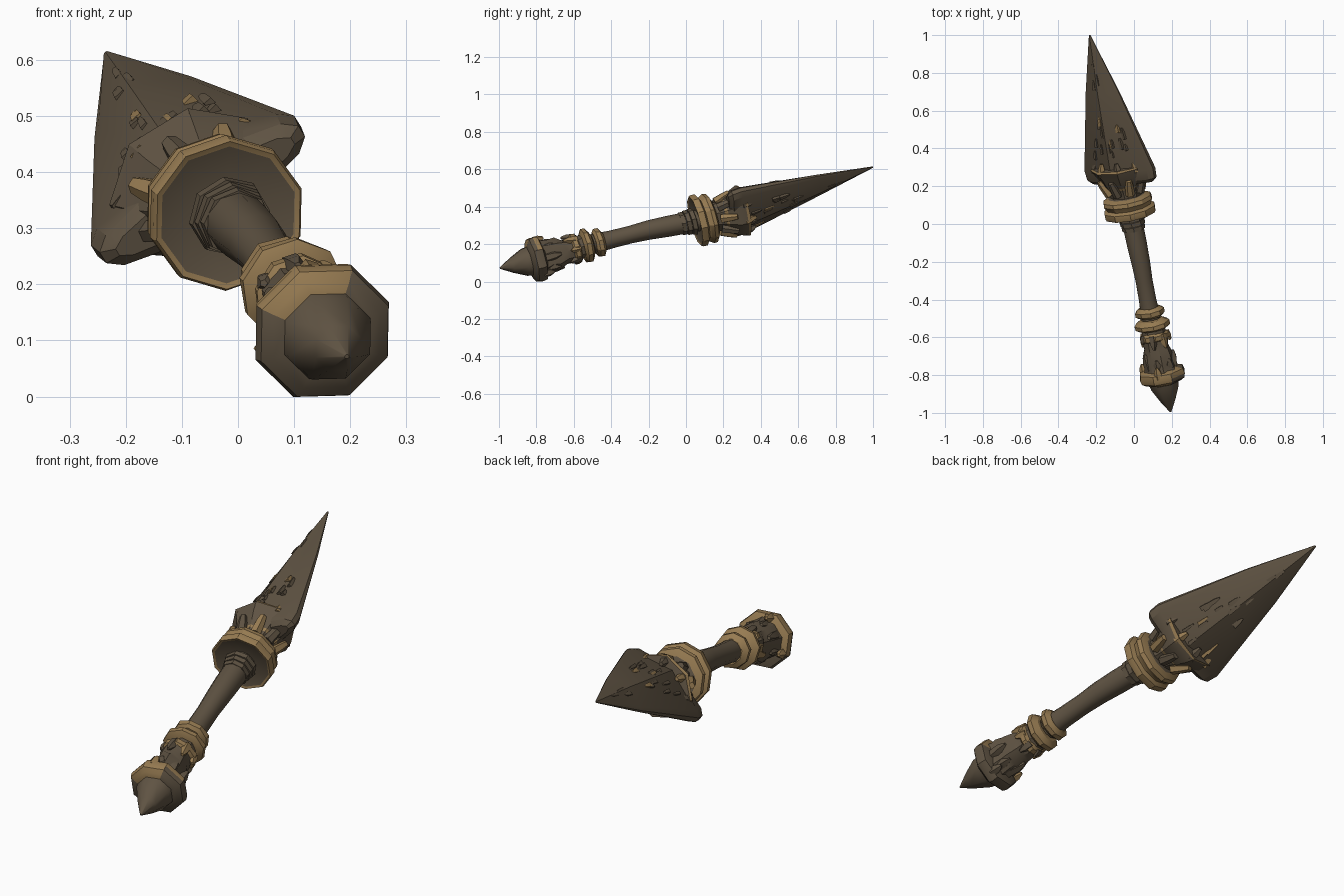
import bpy, bmesh, math, random
from mathutils import Vector

random.seed(4)
if "Cube" in bpy.data.objects:
    bpy.data.objects.remove(bpy.data.objects["Cube"])


def material(name, colour):
    m = bpy.data.materials.new(name)
    m.diffuse_color = (*colour, 1)
    m.use_nodes = True
    m.node_tree.nodes["Principled BSDF"].inputs["Base Color"].default_value = (*colour, 1)
    return m


MATS = [material("dark brown", (0.115, 0.087, 0.056)),
        material("old gold", (0.31, 0.2, 0.085))]
BROWN, GOLD = 0, 1

# Centre line of the weapon, and the frame of its cross-sections
PATH = [Vector(p) for p in ((0.195, -1, 0.07), (0.15, -0.8, 0.117), (0.09, -0.5, 0.2),
                            (0.035, -0.2, 0.275), (-0.028, 0.1, 0.333),
                            (-0.066, 0.25, 0.362), (-0.235, 1, 0.612))]
AXIS = Vector((-0.2, 1, 0.26)).normalized()
WIDE = Vector((0.85, 0, 0.53))
WIDE = (WIDE - AXIS * WIDE.dot(AXIS)).normalized()
THICK = WIDE.cross(AXIS).normalized()
if THICK.z < 0:
    THICK = -THICK


def place(u, w, y):
    """Point at offsets u, w from the centre line at station y."""
    for a, b in zip(PATH, PATH[1:]):
        if y <= b.y or b is PATH[-1]:
            c = a.lerp(b, (y - a.y) / (b.y - a.y))
            return c + WIDE * u + THICK * w


def finish(name, bm, angle=30):
    bmesh.ops.recalc_face_normals(bm, faces=bm.faces)
    mesh = bpy.data.meshes.new(name)
    bm.to_mesh(mesh)
    bm.free()
    for m in MATS:
        mesh.materials.append(m)
    mesh.polygons.foreach_set("use_smooth", [True] * len(mesh.polygons))
    mesh.set_sharp_from_angle(angle=math.radians(angle))
    obj = bpy.data.objects.new(name, mesh)
    bpy.context.collection.objects.link(obj)
    return obj


def loft(bm, sections, mats):
    """Skin closed sections of (u, w, y) points; one material per band."""
    rings = [[bm.verts.new(place(*p)) for p in s] for s in sections]
    n = len(rings[0])
    for k, (a, b) in enumerate(zip(rings, rings[1:])):
        for i in range(n):
            j = (i + 1) % n
            bm.faces.new((a[i], a[j], b[j], b[i])).material_index = mats[k]
    bm.faces.new(rings[0]).material_index = mats[0]
    bm.faces.new(rings[-1]).material_index = mats[-1]


def turned(name, rows, sides, phase=0, jag=0, squash=1, angle=30):
    """Turned part from rows of (station, radius, material of the band after it)."""
    bm = bmesh.new()
    sections = []
    for y, r, _ in rows:
        ring = []
        for i in range(sides):
            t = math.radians(phase) + math.tau * i / sides
            rr = r * (1 + random.uniform(-jag, jag))
            yy = y + random.uniform(-jag, jag) * 0.06
            ring.append((rr * math.cos(t), rr * squash * math.sin(t), yy))
        sections.append(ring)
    loft(bm, sections, [r[2] for r in rows])
    return finish(name, bm, angle)


def claw(bm, start, end, r0, r1, mat, sides=5):
    """Tapered stub between two (u, w, station) points."""
    a, b = place(*start), place(*end)
    q = (b - a).to_track_quat('Z', 'Y')
    rings = []
    for c, r in ((a, r0), (a.lerp(b, 0.6), r0 * 0.85), (b, r1)):
        rings.append([bm.verts.new(c + q @ Vector((r * math.cos(math.tau * i / sides),
                                                   r * math.sin(math.tau * i / sides), 0)))
                      for i in range(sides)])
    for p, s in zip(rings, rings[1:]):
        for i in range(sides):
            j = (i + 1) % sides
            bm.faces.new((p[i], p[j], s[j], s[i])).material_index = mat
    for ring in (rings[0], rings[-1]):
        bm.faces.new(ring).material_index = mat


# Pommel: spike and octagonal ring, gold only on its upper left
turned("pommel_spike", [(-0.995, 0.004, 0), (-0.93, 0.044, 0), (-0.86, 0.08, 0),
                        (-0.8, 0.09, 0)], 8, -9.5, angle=50)
ring = turned("pommel_ring", [(-0.84, 0.082, 0), (-0.832, 0.104, 0), (-0.82, 0.124, 0),
                              (-0.8, 0.13, 0), (-0.775, 0.124, 0), (-0.76, 0.08, 0)], 8, -9.5)
centre = place(0, 0, -0.8)
for poly in ring.data.polygons:
    off = poly.center - centre
    if off.z - 0.43 * off.x > 0.047:
        poly.material_index = GOLD

# Weathered lower grip with jagged spurs
turned("lower_grip", [(-0.78, 0.09, 0), (-0.73, 0.08, 0), (-0.69, 0.083, 0), (-0.65, 0.068, 0),
                      (-0.61, 0.072, 0), (-0.55, 0.06, 0)], 9, 10, jag=0.13)
bm = bmesh.new()
for i in range(7):
    t = math.tau * i / 7 + 0.3
    c, s = math.cos(t), math.sin(t)
    shift = random.uniform(-0.02, 0.03)
    claw(bm, (0.066 * c, 0.066 * s, -0.76), (0.08 * c, 0.08 * s, -0.69 + shift),
         0.026, 0.008, BROWN)
    claw(bm, (0.06 * c, 0.06 * s, -0.58), (0.078 * c, 0.078 * s, -0.635 + shift),
         0.022, 0.007, GOLD if i % 3 == 0 else BROWN)
    if i % 2:
        claw(bm, (0.1 * c, 0.1 * s, -0.79), (0.106 * c, 0.106 * s, -0.735), 0.024, 0.007,
             GOLD if s > 0 else BROWN)
finish("grip_spurs", bm)

# Gold bands above the lower grip
for name, y, r in (("band_low", -0.592, 0.08), ("band_middle", -0.532, 0.094),
                   ("band_top", -0.466, 0.079)):
    turned(name, [(y - 0.024, r * 0.78, 1), (y - 0.012, r, 1), (y + 0.01, r, 1),
                  (y + 0.026, r * 0.7, 1)], 9, 15, jag=0.03)

# Handle, with stepped wraps under the guard
turned("handle", [(-0.5, 0.054, 0), (-0.4, 0.048, 0), (-0.3, 0.047, 0), (-0.2, 0.052, 0),
                  (-0.1, 0.056, 0), (0.08, 0.058, 0)], 10, 20, angle=50)
for i in range(3):
    y, r = -0.03 + 0.026 * i, 0.061 + 0.005 * i
    turned("handle_wrap", [(y, r, 0), (y + 0.022, r + 0.002, 0), (y + 0.026, r - 0.008, 0)],
           8, 12 + 5 * i)

# Double guard disc: gold rims round a brown face
turned("guard", [(0.062, 0.058, 0), (0.052, 0.126, 1), (0.048, 0.136, 1), (0.058, 0.141, 1),
                 (0.082, 0.141, 1), (0.093, 0.12, 1), (0.104, 0.126, 1), (0.118, 0.136, 1),
                 (0.138, 0.132, 1), (0.15, 0.1, 0), (0.152, 0.07, 0)], 10, 58)

# Flared collar that clasps the blade, with a thin gold rim
turned("collar", [(0.14, 0.088, 0), (0.18, 0.094, 0), (0.196, 0.102, 1), (0.21, 0.108, 0),
                  (0.26, 0.14, 0), (0.3, 0.155, 1), (0.312, 0.152, 0), (0.314, 0.09, 0)],
       8, 22.5, jag=0.05, squash=0.86)
bm = bmesh.new()
for i in range(8):
    t = math.tau * i / 8
    c, s = math.cos(t), 0.86 * math.sin(t)
    claw(bm, (0.09 * c, 0.09 * s, 0.17), (0.13 * c, 0.13 * s, 0.25), 0.026, 0.016,
         GOLD if i % 2 else BROWN, 6)
    t += math.tau / 16
    c, s = math.cos(t), 0.8 * math.sin(t)
    claw(bm, (0.138 * c, 0.138 * s, 0.285), (0.122 * c, 0.122 * s, 0.345), 0.022, 0.01,
         GOLD if i % 2 == 0 else BROWN)
finish("collar_prongs", bm)

# Blade: blunt-edged diamond section; half width, edge and ridge thickness per station
BLADE = [(0.22, 0.185, 0.018, 0.05), (0.24, 0.21, 0.03, 0.075), (0.29, 0.215, 0.03, 0.096),
         (0.7, 0.102, 0.012, 0.05), (1.0, 0.004, 0.002, 0.003)]
bm = bmesh.new()
sections = []
for y, a, e, t in BLADE:
    upper = [(a, 0.4 * e, y), (0.88 * a, 1.1 * e, y), (0, t, y),
             (-0.88 * a, 1.1 * e, y), (-a, 0.4 * e, y)]
    sections.append(upper + [(-u, -w, y) for u, w, y in upper])
loft(bm, sections, [BROWN] * len(BLADE))
finish("blade", bm, 20)

# Broken chips lying on both sides of the blade
bm = bmesh.new()
for side in (1, -1):
    for i in range(17):
        y = random.uniform(0.31, 0.56) if i < 14 else random.uniform(0.6, 0.82)
        k = (1 - y) / 0.71
        f = random.uniform(-0.65, 0.65)
        u = 0.21 * k * f
        w = side * k * (0.094 * (1 - abs(f)) + 0.036 * abs(f))
        length = random.uniform(0.03, 0.06)
        claw(bm, (u, w, y), (u * (1 - length), w * (1 - length), y + length),
             random.uniform(0.009, 0.016), 0.005, GOLD if i % 6 == 0 else BROWN, 4)
finish("blade_chips", bm)
